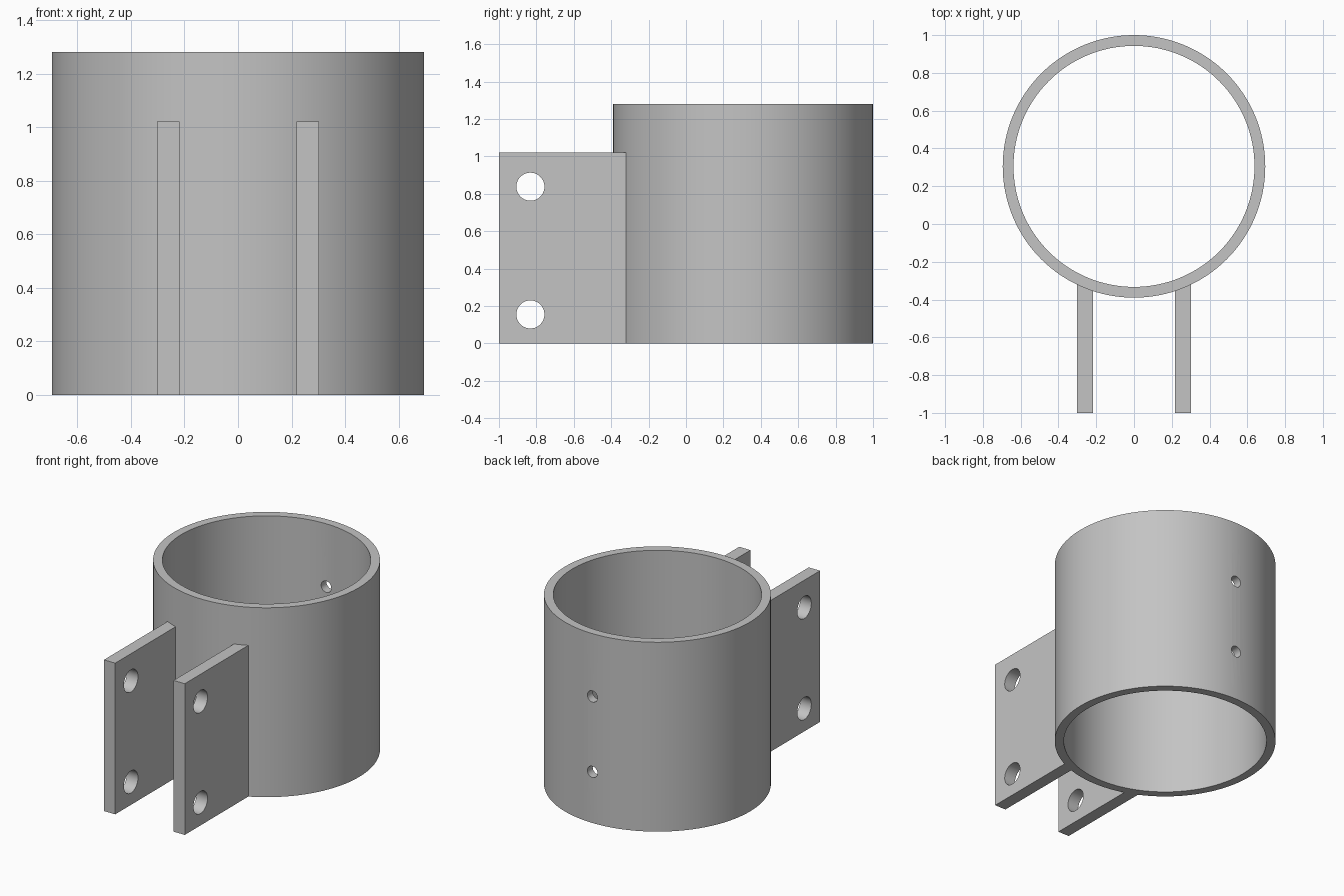
import bpy, bmesh, math
from mathutils import Matrix, Vector

if "Cube" in bpy.data.objects:
    bpy.data.objects.remove(bpy.data.objects["Cube"], do_unlink=True)

RING_Y, OUTER, INNER, HEIGHT = 0.305, 0.695, 0.638, 1.28
PLATE_IN, PLATE_OUT, PLATE_TOP = 0.218, 0.302, 1.022
SEGMENTS = 128

steel = bpy.data.materials.new("plain grey metal")
steel.use_nodes = True
grey = (0.55, 0.55, 0.55, 1)
steel.diffuse_color = grey
steel.node_tree.nodes["Principled BSDF"].inputs["Base Color"].default_value = grey


def make_object(name, bm):
    bmesh.ops.recalc_face_normals(bm, faces=bm.faces)
    mesh = bpy.data.meshes.new(name)
    bm.to_mesh(mesh)
    bm.free()
    mesh.materials.append(steel)
    obj = bpy.data.objects.new(name, mesh)
    bpy.context.collection.objects.link(obj)
    return obj


def select(obj):
    bpy.ops.object.select_all(action="DESELECT")
    obj.select_set(True)
    bpy.context.view_layer.objects.active = obj


def drill(obj, centres, radius, depth, axis):
    """Cut round holes through obj along the given axis."""
    bm = bmesh.new()
    turn = Vector((0, 0, 1)).rotation_difference(Vector(axis)).to_matrix().to_4x4()
    for centre in centres:
        bmesh.ops.create_cone(bm, cap_ends=True, segments=40, radius1=radius,
                              radius2=radius, depth=depth,
                              matrix=Matrix.Translation(centre) @ turn)
    cutter = make_object("hole_cutter", bm)
    cutter.hide_render = True
    mod = obj.modifiers.new("holes", "BOOLEAN")
    mod.operation, mod.solver, mod.object = "DIFFERENCE", "EXACT", cutter
    select(obj)
    bpy.ops.object.modifier_apply(modifier=mod.name)
    bpy.data.objects.remove(cutter, do_unlink=True)
    bpy.ops.object.shade_smooth_by_angle(angle=math.radians(30))


# Ring: a wall section swept around the vertical axis
bm = bmesh.new()
section = [(INNER, 0), (OUTER, 0), (OUTER, HEIGHT), (INNER, HEIGHT)]
verts = [bm.verts.new((r, RING_Y, z)) for r, z in section]
edges = [bm.edges.new((verts[i], verts[(i + 1) % 4])) for i in range(4)]
bmesh.ops.spin(bm, geom=verts + edges, cent=(0, RING_Y, 0), axis=(0, 0, 1),
               angle=math.tau, steps=SEGMENTS, use_merge=True)
bmesh.ops.remove_doubles(bm, verts=bm.verts, dist=0.0001)
ring = make_object("clamp_ring", bm)

# Two small screw holes in the back wall
drill(ring, [(0, RING_Y + 0.67, z) for z in (0.345, 0.855)], 0.038, 0.3, (0, 1, 0))

# Mounting plates: their inner ends follow the curve of the ring
for name, side in (("left_plate", 1), ("right_plate", -1)):
    bm = bmesh.new()
    outline = [(PLATE_IN, -1), (PLATE_OUT, -1)]
    for i in range(7):
        x = PLATE_OUT + (PLATE_IN - PLATE_OUT) * i / 6
        outline.append((x, RING_Y - math.sqrt((OUTER - 0.004) ** 2 - x * x)))
    base = bm.faces.new([bm.verts.new((side * x, y, 0)) for x, y in outline])
    top = bmesh.ops.extrude_face_region(bm, geom=[base])["geom"]
    bmesh.ops.translate(bm, vec=(0, 0, PLATE_TOP),
                        verts=[v for v in top if isinstance(v, bmesh.types.BMVert)])
    plate = make_object(name, bm)
    middle = side * (PLATE_IN + PLATE_OUT) / 2
    # Two bolt holes through each plate
    drill(plate, [(middle, -0.832, z) for z in (0.155, 0.838)], 0.075, 0.3, (1, 0, 0))
